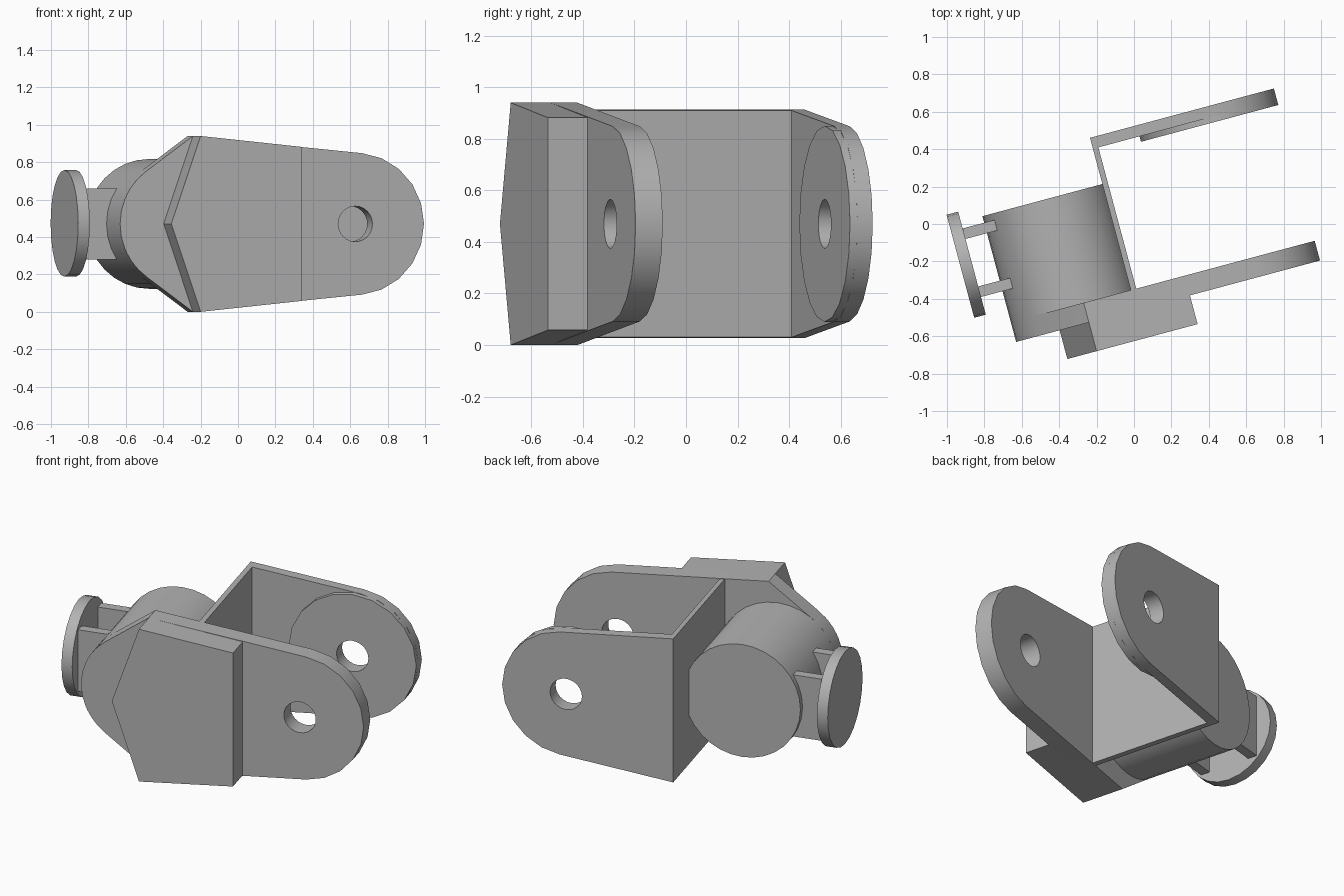
import bpy, bmesh
from math import radians, sin, cos, atan2, acos, hypot, pi
from mathutils import Matrix

cube = bpy.data.objects.get("Cube")
if cube:
    bpy.data.objects.remove(cube, do_unlink=True)

TURN = radians(15)      # whole bracket is turned about z
MID = 0.47              # height of the symmetry plane
PIN, TIP_R, HOLE_R = 0.53, 0.38, 0.095
HUB, HUB_R = -0.425, 0.347
SHOULDER, SHOULDER_H = -0.369, 0.47
WALL = -0.108

grey = bpy.data.materials.new("Plain grey")
grey.use_nodes = True
colour = (0.45, 0.45, 0.45, 1)
grey.diffuse_color = colour
grey.node_tree.nodes["Principled BSDF"].inputs["Base Color"].default_value = colour


def finish(name, bm):
    bmesh.ops.recalc_face_normals(bm, faces=bm.faces[:])
    mesh = bpy.data.meshes.new(name)
    bm.to_mesh(mesh)
    bm.free()
    mesh.materials.append(grey)
    ob = bpy.data.objects.new(name, mesh)
    bpy.context.collection.objects.link(ob)
    ob.rotation_euler.z = TURN
    bpy.ops.object.select_all(action='DESELECT')
    ob.select_set(True)
    bpy.context.view_layer.objects.active = ob
    return ob


def smooth():
    bpy.ops.object.shade_smooth_by_angle(angle=radians(30))


def slab(name, upper, y0, y1):
    """Extrude an outline, given by its upper half and mirrored below MID."""
    lower = [(x, -z) for x, z in reversed(upper) if abs(z) > 1e-5]
    bm = bmesh.new()
    face = bm.faces.new([bm.verts.new((x, y0, MID + z)) for x, z in upper + lower])
    new = bmesh.ops.extrude_face_region(bm, geom=[face])["geom"]
    bmesh.ops.translate(bm, vec=(0, y1 - y0, 0),
                        verts=[g for g in new if isinstance(g, bmesh.types.BMVert)])
    return finish(name, bm)


def drum(name, radius, length, centre, axis, sides):
    bm = bmesh.new()
    bmesh.ops.create_cone(bm, cap_ends=True, segments=sides, radius1=radius,
                          radius2=radius, depth=length)
    bm.transform(Matrix.Translation(centre) @ Matrix.Rotation(pi / 2, 4, axis))
    ob = finish(name, bm)
    smooth()
    return ob


def arc(cx, r, start, end, steps):
    return [(cx + r * cos(start + (end - start) * i / steps),
             r * sin(start + (end - start) * i / steps)) for i in range(steps + 1)]


def tangent(cx, r, px, pz, side):
    """Angle at which a line from a point touches a circle."""
    return atan2(pz, px - cx) + side * acos(r / hypot(px - cx, pz))


def taper(x):
    """Half height of the tapering side plates."""
    return SHOULDER_H - (x - SHOULDER) * 0.104


def drill(ob):
    y = sum(v.co.y for v in ob.data.vertices) / len(ob.data.vertices)
    cutter = drum("hole_cutter", HOLE_R, 0.5, (PIN, y, MID), 'X', 24)
    cutter.hide_render = True
    mod = ob.modifiers.new("Pin hole", 'BOOLEAN')
    mod.operation, mod.object, mod.solver = 'DIFFERENCE', cutter, 'EXACT'
    bpy.ops.object.select_all(action='DESELECT')
    ob.select_set(True)
    bpy.context.view_layer.objects.active = ob
    bpy.ops.object.modifier_apply(modifier=mod.name)
    bpy.data.objects.remove(cutter, do_unlink=True)
    smooth()


# Rounded fork tip shared by both side plates
tip = arc(PIN, TIP_R, tangent(PIN, TIP_R, SHOULDER, SHOULDER_H, -1), 0, 5)

# Front plate: hub end, shoulder, then taper to the fork tip
hub_end = arc(HUB, HUB_R, pi, tangent(HUB, HUB_R, SHOULDER, SHOULDER_H, 1), 4)
hub_end[0] = (HUB - HUB_R, 0)
drill(slab("front_plate", hub_end + [(SHOULDER, SHOULDER_H)] + tip, -0.446, -0.337))

# Back plate with its round inner boss
drill(slab("back_plate", [(WALL, taper(WALL))] + tip, 0.445, 0.506))
drill(drum("back_plate_boss", TIP_R, 0.035, (PIN, 0.4325, MID), 'X', 20))

# Cross wall joining the plates
wall_in = WALL + 0.03
slab("cross_wall", [(WALL, taper(WALL)), (wall_in, taper(wall_in))], -0.34, 0.448)

# Raised pointed block on the front plate
block_end = 0.19
slab("front_block", [(-0.531, 0), (SHOULDER, SHOULDER_H), (block_end, taper(block_end))],
     -0.605, -0.44)

# Cross drum behind the wall
drum("cross_drum", HUB_R, 0.696, (HUB, -0.098, MID), 'X', 32)

# End disc held on two ribs
drum("end_disc", 0.285, 0.064, (-0.923, 0.022, MID + 0.003), 'Y', 24)
for name, y in (("left_rib", 0.185), ("right_rib", -0.136)):
    slab(name, [(-0.9, 0.19), (-0.68, 0.19)], y - 0.029, y + 0.029)
